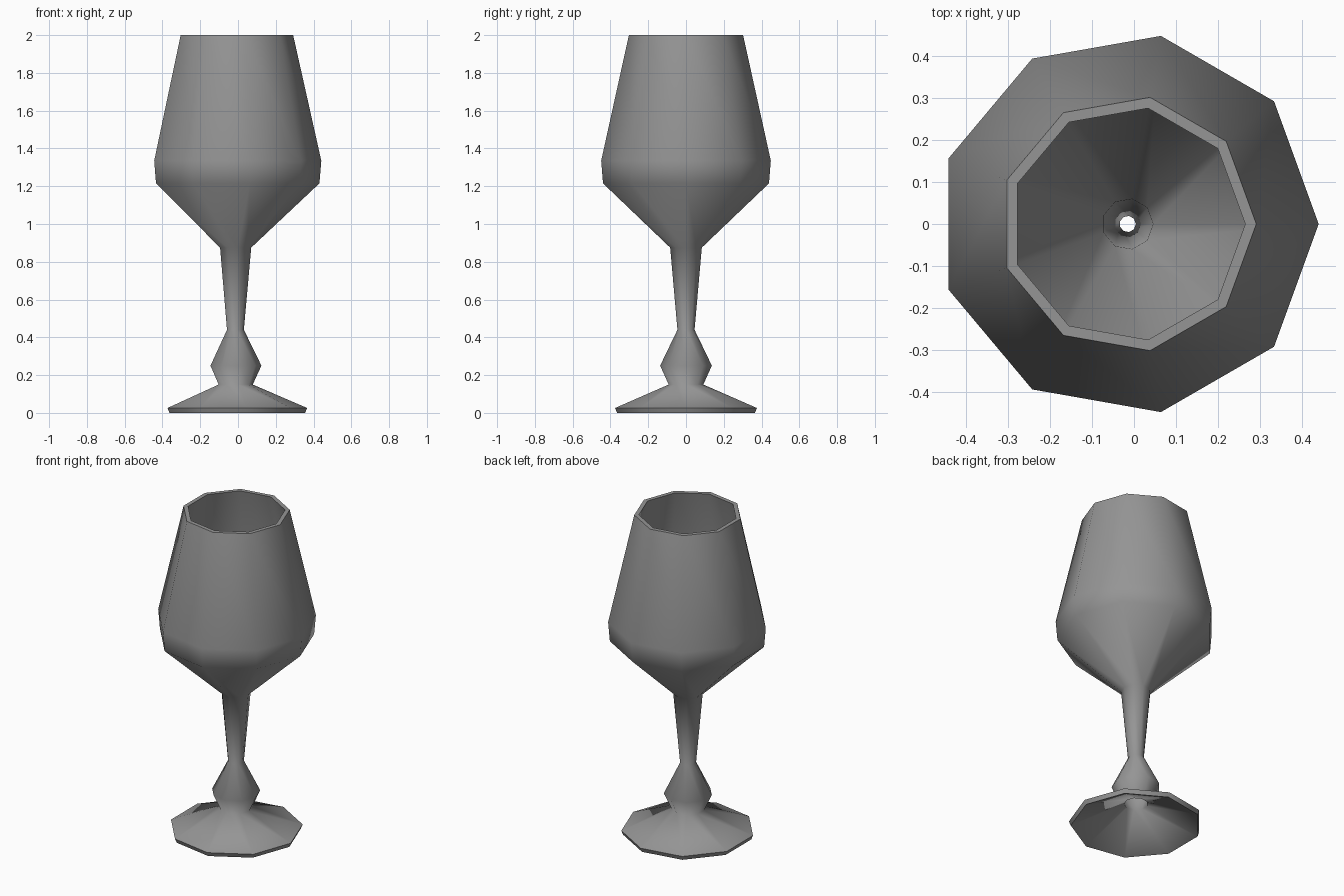
import bpy, bmesh, math
from mathutils import Vector

SIDES = 9
WALL = 0.027
AXIS_X = -0.015

cube = bpy.data.objects.get("Cube")
if cube:
    bpy.data.objects.remove(cube, do_unlink=True)

# Outer profile (radius, height) from rim down to foot
outer = [Vector(p) for p in (
    (0.307, 2.0), (0.456, 1.335), (0.446, 1.215), (0.085, 0.875),
    (0.046, 0.44), (0.139, 0.25), (0.093, 0.15), (0.381, 0.026))]


def outward(a, b):
    d = (b - a).normalized()
    return Vector((-d.y, d.x))


# Inner profile: the outer one pushed in by the wall thickness
normals = [outward(a, b) for a, b in zip(outer, outer[1:])]
inner = []
for i, p in enumerate(outer):
    n = (normals[max(i - 1, 0)] + normals[min(i, len(normals) - 1)]).normalized()
    inner.append(p - n * WALL)
inner[0].y = outer[0].y
inner[-1].y = 0.0

# Revolve the closed profile, open right through the stem
profile = outer + inner[::-1]
count = len(profile)
bm = bmesh.new()
rings = []
for r, z in profile:
    ring = []
    for k in range(SIDES):
        a = math.tau * k / SIDES
        ring.append(bm.verts.new((AXIS_X + r * math.cos(a), r * math.sin(a), z)))
    rings.append(ring)
for i in range(count):
    top, low = rings[i], rings[(i + 1) % count]
    for k in range(SIDES):
        j = (k + 1) % SIDES
        bm.faces.new((top[k], low[k], low[j], top[j])).smooth = True
bmesh.ops.recalc_face_normals(bm, faces=bm.faces)

# Crisp edges around the lip and the foot edge
last = len(outer) - 1
for i in (0, last, last + 1, count - 1):
    for k in range(SIDES):
        bm.edges.get((rings[i][k], rings[i][(k + 1) % SIDES])).smooth = False

mesh = bpy.data.meshes.new("goblet")
bm.to_mesh(mesh)
bm.free()
goblet = bpy.data.objects.new("goblet", mesh)
bpy.context.collection.objects.link(goblet)

# Plain grey finish
grey = bpy.data.materials.new("grey")
grey.use_nodes = True
colour = (0.3, 0.3, 0.3, 1.0)
grey.diffuse_color = colour
grey.node_tree.nodes["Principled BSDF"].inputs["Base Color"].default_value = colour
mesh.materials.append(grey)
